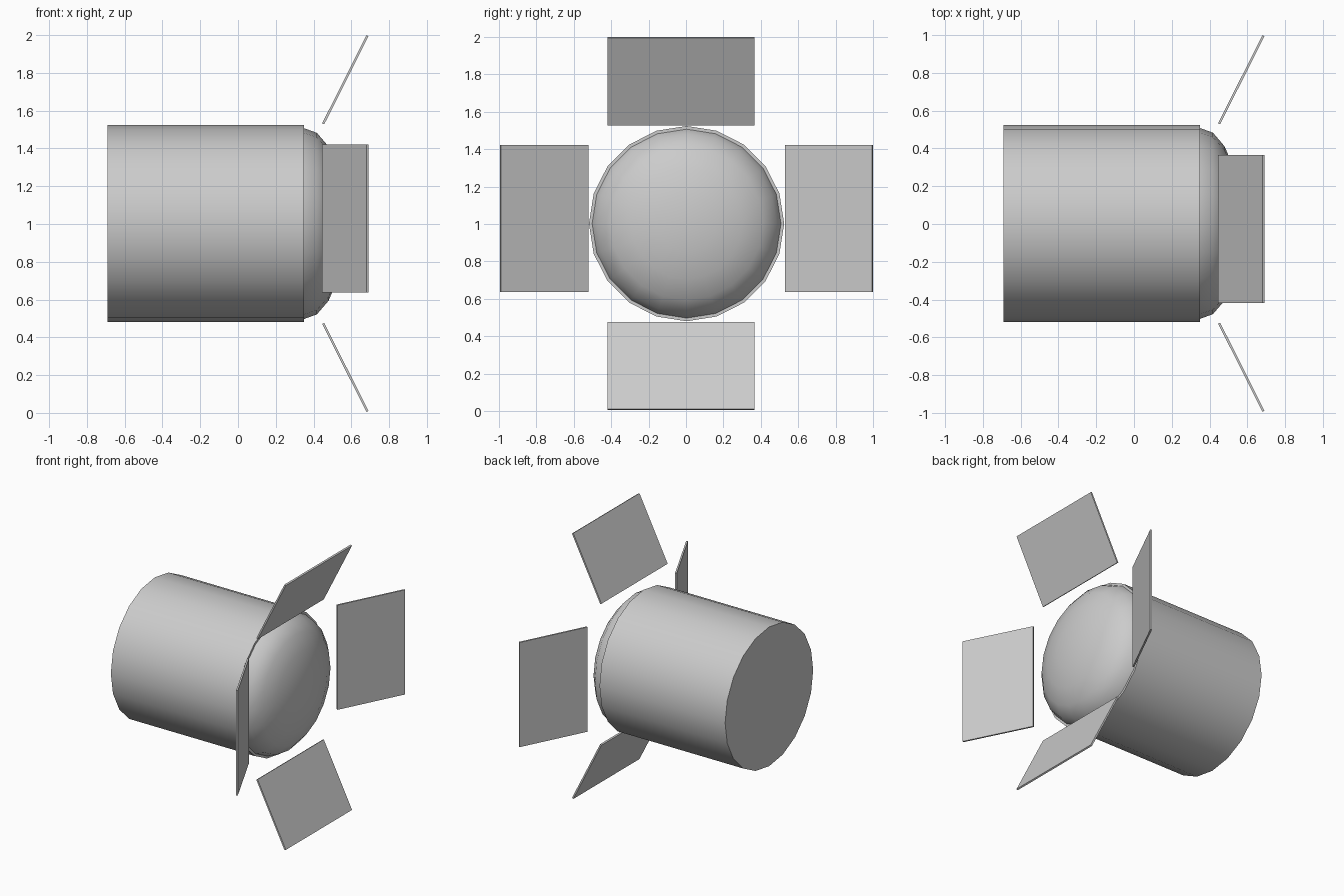
import bpy, bmesh
from math import radians
from mathutils import Matrix, Vector

if "Cube" in bpy.data.objects:
    bpy.data.objects.remove(bpy.data.objects["Cube"])

CENTRE = Vector((0, 0.003, 1.002))
TO_X = Matrix.Rotation(radians(90), 4, 'Y')   # turns local z into +x


def finish(name, bm, smooth=False):
    mesh = bpy.data.meshes.new(name)
    bm.to_mesh(mesh)
    bm.free()
    obj = bpy.data.objects.new(name, mesh)
    obj.location = CENTRE
    bpy.context.collection.objects.link(obj)
    if smooth:
        bpy.ops.object.select_all(action='DESELECT')
        obj.select_set(True)
        bpy.context.view_layer.objects.active = obj
        bpy.ops.object.shade_smooth_by_angle(angle=radians(40))
    return obj


# Lamp housing: closed 20-sided barrel lying along x
x0, x1 = -0.692, 0.35
bm = bmesh.new()
bmesh.ops.create_cone(bm, cap_ends=True, segments=20, radius1=0.522,
                      radius2=0.522, depth=x1 - x0,
                      matrix=Matrix.Translation(((x0 + x1) / 2, 0, 0)) @ TO_X)
finish("lamp_housing", bm, smooth=True)

# Lens: front half of a flattened sphere
bm = bmesh.new()
bmesh.ops.create_uvsphere(bm, u_segments=20, v_segments=10, radius=0.505)
back = [v for v in bm.verts if v.co.z < -0.01]
bmesh.ops.delete(bm, geom=back, context='VERTS')
bm.transform(Matrix.Translation((x1, 0, 0)) @ TO_X
             @ Matrix.Diagonal((1, 1, 0.22 / 0.505, 1)))
finish("lens", bm, smooth=True)

# Four barn-door flaps, flared outwards around the lens
flaps = [("flap_top", 0, -0.03), ("flap_left", 90, 0.027),
         ("flap_bottom", 180, 0.03), ("flap_right", 270, -0.027)]
for name, turn, shift in flaps:
    bm = bmesh.new()
    bmesh.ops.create_cube(bm, size=1, matrix=(
        Matrix.Rotation(radians(turn), 4, 'X')
        @ Matrix.Translation((0.568, shift, 0.761))
        @ Matrix.Rotation(radians(26.7), 4, 'Y')
        @ Matrix.Diagonal((0.012, 0.785, 0.522, 1))))
    finish(name, bm)
